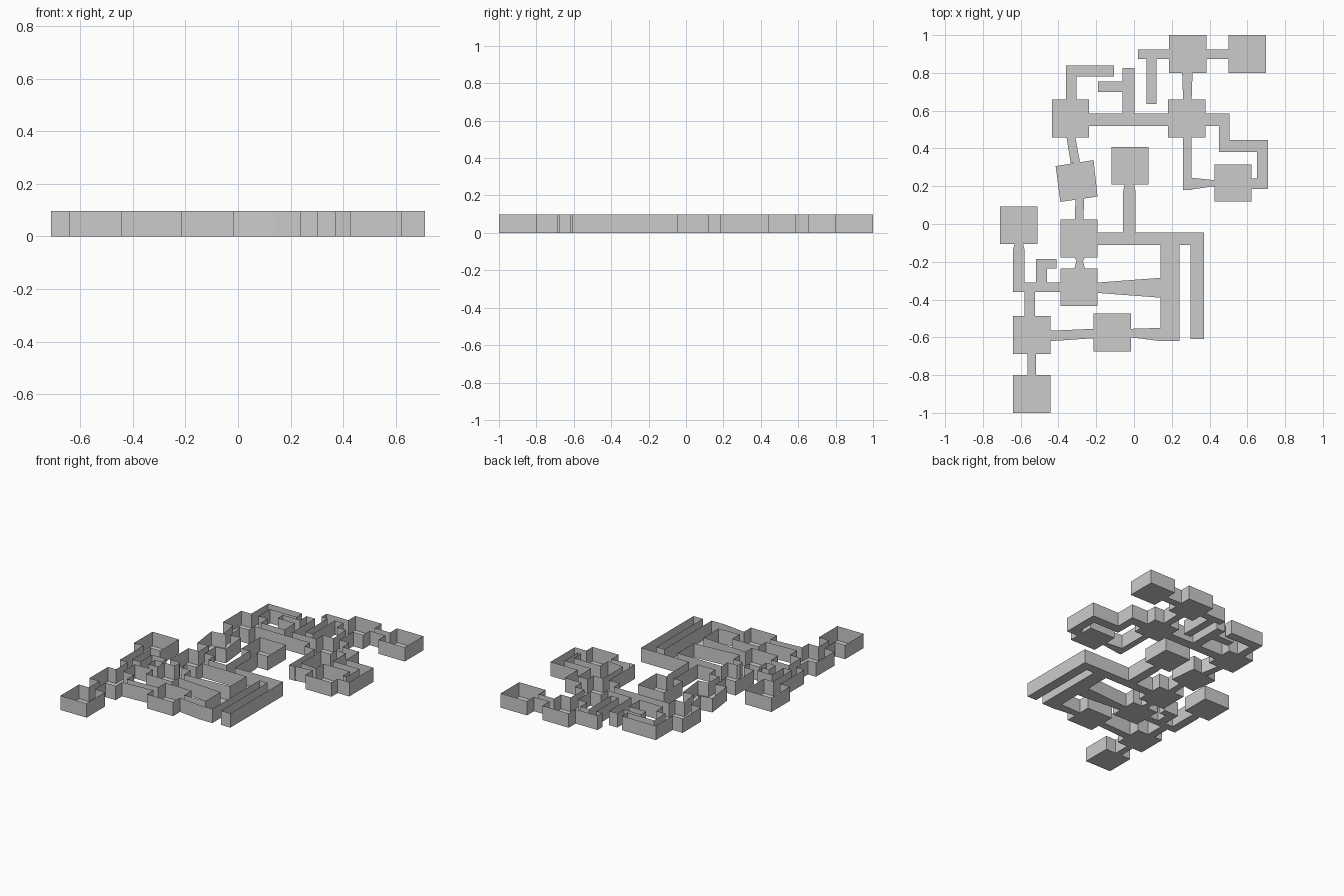
import bpy
import bmesh
from mathutils import Vector

if "Cube" in bpy.data.objects:
    bpy.data.objects.remove(bpy.data.objects["Cube"])

HEIGHT = 0.097
EPS = 0.006
cells = []  # (name, floor outline)


def rect(name, x0, x1, y0, y1):
    cells.append((name, [Vector(p) for p in ((x0, y0), (x1, y0), (x1, y1), (x0, y1))]))


def vlink(name, y0, a0, b0, y1, a1, b1):
    """Corridor along y: spans a0..b0 in x at y0 and a1..b1 at y1."""
    cells.append((name, [Vector(p) for p in ((a0, y0), (b0, y0), (b1, y1), (a1, y1))]))


def hlink(name, x0, a0, b0, x1, a1, b1):
    """Corridor along x: spans a0..b0 in y at x0 and a1..b1 at x1."""
    cells.append((name, [Vector(p) for p in ((x0, a0), (x1, a1), (x1, b1), (x0, b0))]))


# Square rooms (left, bottom corner)
for i, (x, y) in enumerate([(.185, .80), (.50, .80), (.18, .458), (-.435, .458),
                            (.425, .118), (-.12, .208), (-.39, -.177), (-.39, -.435),
                            (-.215, -.675), (-.64, -.687), (-.64, -1.0), (-.71, -.107)]):
    rect(f"room_{i + 1}", x, x + .198, y, y + (.20 if i != 4 else .197))
# Turned room
cells.append(("turned_room", [Vector(p) for p in ((-.39, .117), (-.193, .145), (-.214, .338), (-.415, .307))]))

# North corridors
rect("north_link", .383, .50, .873, .925)
rect("north_spur", .02, .185, .873, .925)
rect("north_spur_branch", .065, .12, .635, .873)
vlink("north_south_link", .658, .26, .305, .80, .255, .31)
rect("cross_corridor", -.237, .18, .52, .585)
rect("cross_branch", -.06, .003, .585, .825)
rect("cross_branch_spur", -.19, -.06, .70, .755)
rect("west_spur", -.36, -.305, .658, .84)
rect("west_spur_arm", -.305, -.105, .78, .84)
# East loop
rect("loop_start", .378, .505, .52, .585)
rect("loop_drop", .45, .505, .38, .52)
rect("loop_shelf", .505, .71, .38, .445)
rect("loop_side", .65, .71, .185, .38)
rect("loop_end", .623, .65, .185, .24)
rect("loop_west_drop", .26, .305, .18, .458)
hlink("loop_west_link", .305, .183, .245, .425, .20, .232)
# Centre links
vlink("slanted_link", .322, -.335, -.285, .458, -.357, -.31)
vlink("upper_link", .023, -.313, -.267, .135, -.31, -.265)
vlink("lower_link_a", -.237, -.315, -.26, -.195, -.305, -.27)
vlink("lower_link_b", -.195, -.305, -.27, -.177, -.315, -.26)
vlink("neck", .175, -.057, .008, .208, -.05, .0)
rect("neck_corridor", -.057, .008, -.045, .175)
rect("long_corridor", -.192, .37, -.11, -.045)
rect("long_drop_inner", .14, .24, -.62, -.11)
rect("long_drop_outer", .30, .37, -.61, -.11)
hlink("flared_link", -.192, -.365, -.31, .14, -.39, -.285)
hlink("south_flare", -.017, -.60, -.555, .14, -.62, -.55)
hlink("south_link", -.442, -.62, -.565, -.215, -.605, -.555)
vlink("south_drop", -.80, -.565, -.52, -.687, -.565, -.52)
# West corridors
vlink("west_neck", -.135, -.64, -.58, -.107, -.633, -.587)
rect("west_drop", -.64, -.58, -.31, -.135)
rect("west_corridor", -.64, -.39, -.36, -.31)
rect("west_hook", -.52, -.46, -.31, -.185)
rect("west_hook_arm", -.46, -.41, -.235, -.185)
vlink("southwest_link", -.489, -.58, -.525, -.36, -.58, -.525)


def covered(p, poly):
    """True when p is in or on the border of a convex outline."""
    for a, b in zip(poly, poly[1:] + poly[:1]):
        d = (b - a).normalized()
        if d.x * (p.y - a.y) - d.y * (p.x - a.x) < -EPS:
            return False
    return True


def covered_range(a, b, poly):
    """Range of the edge a-b lying within a convex outline."""
    lo, hi = 0.0, 1.0
    for c, e in zip(poly, poly[1:] + poly[:1]):
        d = (e - c).normalized()
        fa = d.x * (a.y - c.y) - d.y * (a.x - c.x)
        fb = d.x * (b.y - c.y) - d.y * (b.x - c.x)
        if abs(fa - fb) > EPS * 2:
            t = fa / (fa - fb)
            if fb > fa:
                lo = max(lo, t)
            else:
                hi = min(hi, t)
    return lo, hi


# Each cell: a floor plus walls, left open where another cell joins
for name, poly in cells:
    bm = bmesh.new()
    bm.faces.new([bm.verts.new((p.x, p.y, 0)) for p in reversed(poly)])
    others = [q for n, q in cells if n != name]
    for a, b in zip(poly, poly[1:] + poly[:1]):
        cuts = {0.0, 1.0}
        for q in others:
            lo, hi = covered_range(a, b, q)
            if lo < hi and covered(a.lerp(b, (lo + hi) / 2), q):
                cuts.update((lo, hi))
        cuts = sorted(cuts)
        for t0, t1 in zip(cuts, cuts[1:]):
            if any(covered(a.lerp(b, (t0 + t1) / 2), q) for q in others):
                continue
            p, r = a.lerp(b, t0), a.lerp(b, t1)
            if (r - p).length > .002:
                bm.faces.new([bm.verts.new(v) for v in (
                    (p.x, p.y, 0), (r.x, r.y, 0), (r.x, r.y, HEIGHT), (p.x, p.y, HEIGHT))])
    bmesh.ops.remove_doubles(bm, verts=bm.verts, dist=1e-4)
    mesh = bpy.data.meshes.new(name)
    bm.to_mesh(mesh)
    bm.free()
    bpy.context.collection.objects.link(bpy.data.objects.new(name, mesh))
